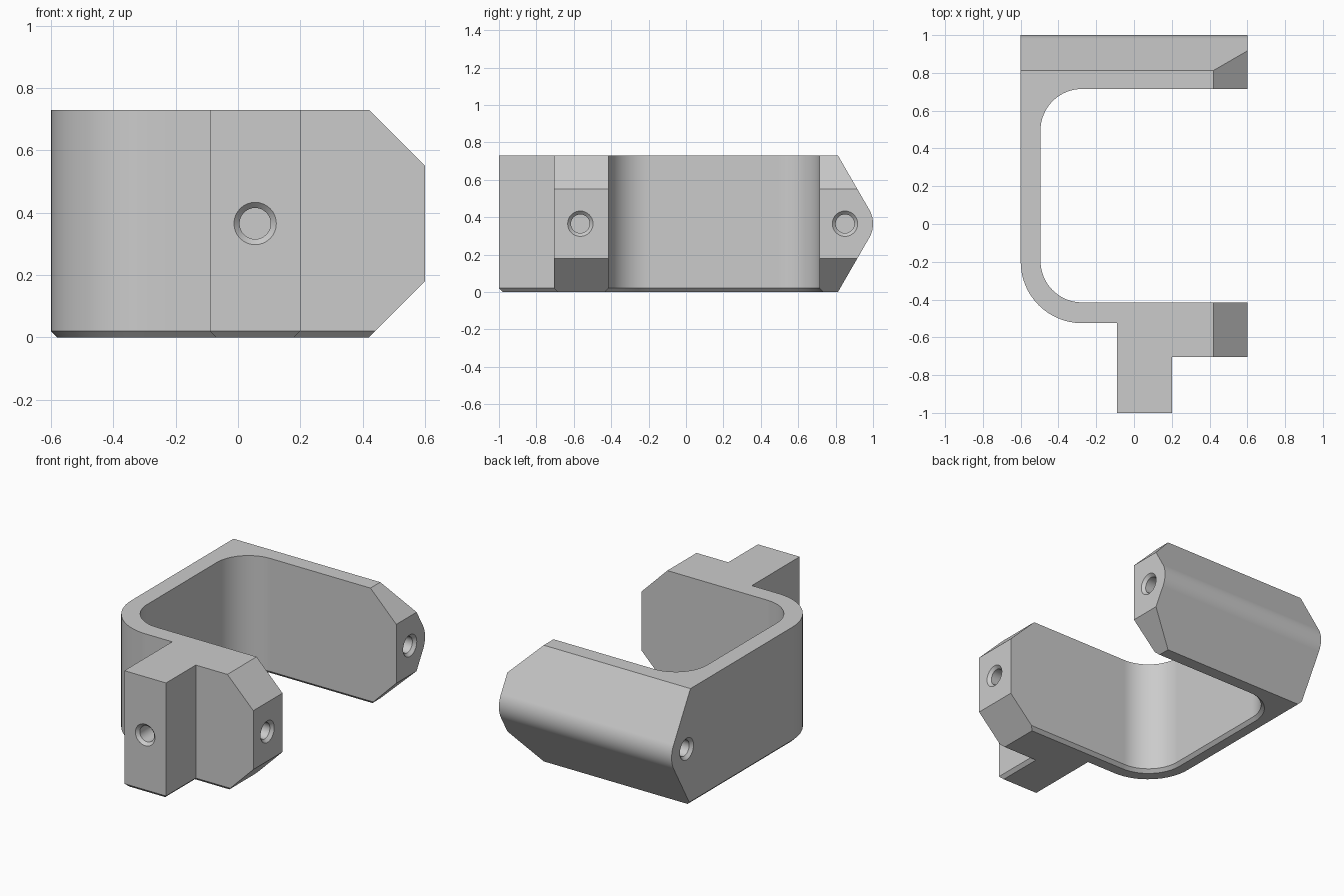
import bpy
import bmesh
from math import cos, sin, radians
from mathutils import Vector

cube = bpy.data.objects.get("Cube")
if cube:
    bpy.data.objects.remove(cube)

HEIGHT, MID, CHAMFER = 0.73, 0.365, 0.02


def loft(name, rings):
    """Closed solid through equal-length rings of points."""
    bm = bmesh.new()
    loops = [[bm.verts.new(p) for p in ring] for ring in rings]
    n = len(loops[0])
    for a, b in zip(loops, loops[1:]):
        for i in range(n):
            j = (i + 1) % n
            bm.faces.new((a[i], a[j], b[j], b[i]))
    bm.faces.new(loops[0])
    bm.faces.new(loops[-1])
    bmesh.ops.recalc_face_normals(bm, faces=bm.faces)
    mesh = bpy.data.meshes.new(name)
    bm.to_mesh(mesh)
    bm.free()
    obj = bpy.data.objects.new(name, mesh)
    bpy.context.collection.objects.link(obj)
    return obj


def arc(cx, cy, r, start, end, steps=16):
    angles = [radians(start + (end - start) * i / steps) for i in range(steps + 1)]
    return [(cx + r * cos(a), cy + r * sin(a)) for a in angles]


def inset(points, d):
    """Offset a counter-clockwise outline inwards with mitred corners."""
    result = []
    for i, p in enumerate(points):
        p = Vector(p)
        u = (p - Vector(points[i - 1])).normalized()
        v = (Vector(points[(i + 1) % len(points)]) - p).normalized()
        m, n = Vector((-u.y, u.x)), Vector((-v.y, v.x))
        result.append(p + (m + n) * d / (1 + m.dot(n)))
    return result


def hole(name, centre, direction, depth):
    """Countersunk blind hole cutter, starting just outside the face."""
    c, d = Vector(centre), Vector(direction)
    side, up = d.cross(Vector((0, 0, 1))), Vector((0, 0, 1))
    rings = []
    for t, r in ((-0.01, 0.078), (0.018, 0.05), (depth, 0.05)):
        rings.append([c + d * t + side * x + up * z
                      for x, z in arc(0, 0, r, 0, 348.75, 31)])
    return loft(name, rings)


# Bracket outline, counter-clockwise from the back left corner
outline = [(-0.6, 1.0)]
outline += arc(-0.275, -0.2, 0.325, 180, 270)
outline += [(-0.09, -0.525), (-0.09, -1.0), (0.2, -1.0), (0.2, -0.705),
            (0.6, -0.705), (0.6, -0.415)]
outline += arc(-0.275, -0.195, 0.22, 270, 180)
outline += arc(-0.275, 0.495, 0.22, 180, 90)
outline += [(0.6, 0.715), (0.6, 1.0)]

# Body with a chamfered lower edge
bracket = loft("bracket", [
    [(x, y, 0) for x, y in inset(outline, CHAMFER)],
    [(x, y, CHAMFER) for x, y in outline],
    [(x, y, HEIGHT) for x, y in outline]])

# Envelope with sloped arm ends
ends = [(-1, -0.22), (0.2, -0.22), (0.785, MID), (0.2, 0.95), (-1, 0.95)]
end_envelope = loft("arm_end_envelope",
                    [[(x, y, z) for x, z in ends] for y in (-1.2, 1.2)])

# Envelope with the rounded wedge along the back
drop = MID + 0.2
back_y = 1.023 - drop * 0.577
wedge = [(-1.2, MID - drop), (back_y, MID - drop)]
wedge += arc(0.85, MID, 0.15, -30, 30)
wedge += [(back_y, MID + drop), (-1.2, MID + drop)]
back_envelope = loft("back_wedge_envelope",
                     [[(x, y, z) for y, z in wedge] for x in (-0.9, 0.9)])

# Countersunk holes
cuts = [
    (end_envelope, 'INTERSECT'),
    (back_envelope, 'INTERSECT'),
    (hole("front_hole", (0.055, -1.0, MID), (0, 1, 0), 0.3), 'DIFFERENCE'),
    (hole("front_arm_hole", (0.6, -0.565, MID), (-1, 0, 0), 0.3), 'DIFFERENCE'),
    (hole("back_arm_hole", (0.6, 0.85, MID), (-1, 0, 0), 0.3), 'DIFFERENCE'),
    (hole("back_wall_hole", (-0.6, 0.85, MID), (1, 0, 0), 0.3), 'DIFFERENCE'),
]
for cutter, operation in cuts:
    mod = bracket.modifiers.new(cutter.name, 'BOOLEAN')
    mod.operation, mod.solver, mod.object = operation, 'EXACT', cutter
    cutter.hide_render = True

# Bake the cuts and discard the cutters
bpy.context.view_layer.update()
evaluated = bracket.evaluated_get(bpy.context.evaluated_depsgraph_get())
bracket_mesh = bpy.data.meshes.new_from_object(evaluated)
bracket.modifiers.clear()
bracket.data = bracket_mesh
bracket_mesh.name = "bracket"
for cutter, _ in cuts:
    bpy.data.objects.remove(cutter)

# Plain grey finish
grey = bpy.data.materials.new("light_grey")
grey.use_nodes = True
colour = (0.6, 0.6, 0.6, 1)
grey.diffuse_color = colour
grey.node_tree.nodes["Principled BSDF"].inputs["Base Color"].default_value = colour
bracket_mesh.materials.clear()
bracket_mesh.materials.append(grey)

# Smooth the curves, keep flats flat
bpy.ops.object.select_all(action='DESELECT')
bracket.select_set(True)
bpy.context.view_layer.objects.active = bracket
bpy.ops.object.shade_smooth_by_angle(angle=radians(25))
weighted = bracket.modifiers.new("flat_faces", 'WEIGHTED_NORMAL')
weighted.keep_sharp = True
